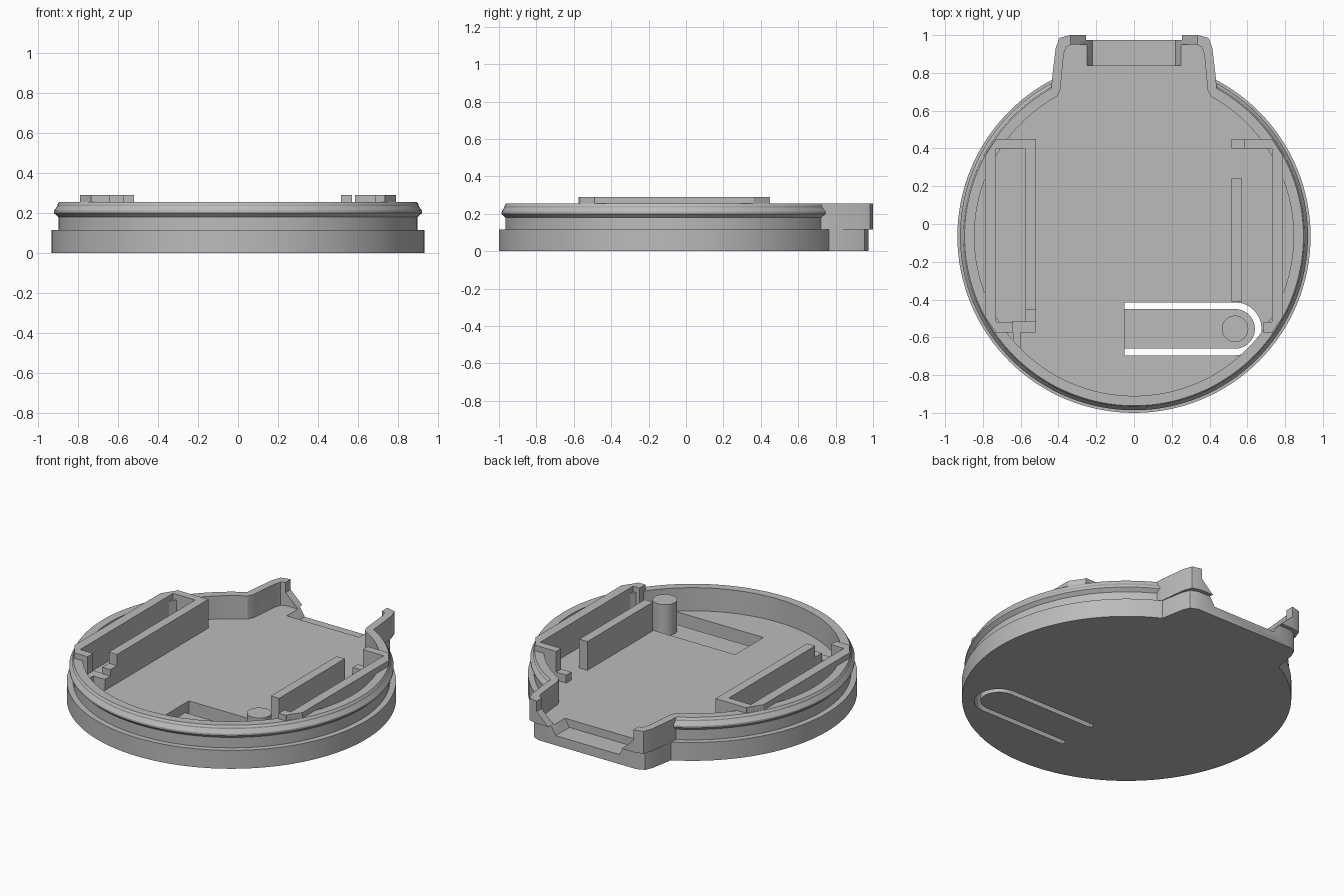
import bpy, bmesh, math

if "Cube" in bpy.data.objects:
    bpy.data.objects.remove(bpy.data.objects["Cube"], do_unlink=True)

grey = bpy.data.materials.new("plain grey")
grey.use_nodes = True
grey.diffuse_color = (0.5, 0.5, 0.5, 1)
grey.node_tree.nodes["Principled BSDF"].inputs["Base Color"].default_value = (0.5, 0.5, 0.5, 1)

CY = -0.065      # centre of the round body
FLOOR = 0.11
RIM = 0.255
TOP = 0.29


def finish(name, bm):
    bmesh.ops.recalc_face_normals(bm, faces=bm.faces)
    mesh = bpy.data.meshes.new(name)
    bm.to_mesh(mesh)
    bm.free()
    mesh.materials.append(grey)
    ob = bpy.data.objects.new(name, mesh)
    bpy.context.collection.objects.link(ob)
    return ob


def prism(name, pts, lo, hi, axis="z"):
    """Extrude an outline along z, or an x-z outline along y."""
    place = (lambda a, b, t: (a, b, t)) if axis == "z" else (lambda a, b, t: (a, t, b))
    bm = bmesh.new()
    low = [bm.verts.new(place(a, b, lo)) for a, b in pts]
    high = [bm.verts.new(place(a, b, hi)) for a, b in pts]
    bm.faces.new(low)
    bm.faces.new(high)
    for i in range(len(pts)):
        j = (i + 1) % len(pts)
        bm.faces.new((low[i], low[j], high[j], high[i]))
    return finish(name, bm)


def block(name, x0, x1, y0, y1, z0, z1):
    return prism(name, [(x0, y0), (x1, y0), (x1, y1), (x0, y1)], z0, z1)


def circle(cx, cy, r, n):
    return [(cx + r * math.cos(2 * math.pi * i / n), cy + r * math.sin(2 * math.pi * i / n))
            for i in range(n)]


def lathe(name, profile, n=128):
    bm = bmesh.new()
    rings = [[bm.verts.new((x, y, z)) for x, y in circle(0, CY, r, n)] for r, z in profile]
    bm.faces.new(rings[0])
    bm.faces.new(rings[-1])
    for a, b in zip(rings, rings[1:]):
        for i in range(n):
            j = (i + 1) % n
            bm.faces.new((a[i], a[j], b[j], b[i]))
    return finish(name, bm)


def mirrored(half):
    return half + [(-x, y) for x, y in reversed(half)]


def combine(target, tool, operation):
    mod = target.modifiers.new(tool.name, "BOOLEAN")
    mod.operation, mod.solver, mod.object = operation, "EXACT", tool
    bpy.context.view_layer.objects.active = target
    bpy.ops.object.modifier_apply(modifier=mod.name)
    bpy.data.objects.remove(tool, do_unlink=True)


def tongue_outline(r, x0):
    arc = [(0.535 + r * math.sin(math.pi * i / 24), -0.555 - r * math.cos(math.pi * i / 24))
           for i in range(25)]
    return [(x0, -0.555 - r)] + arc + [(x0, -0.555 + r)]


# Round body with a stepped wall and a snap ridge
body = lathe("round_body", [(0.935, 0), (0.935, 0.115), (0.9, 0.115), (0.9, 0.18),
                            (0.921, 0.2), (0.921, 0.212), (0.905, 0.235), (0.905, 0.243),
                            (0.897, RIM)])

# Hinge tab at the back: lower plate and wider upper arms
lower = mirrored([(0.44, 0.6), (0.43, 0.77), (0.405, 0.91), (0.385, 0.955), (0.34, 0.975)])
upper = mirrored([(0.44, 0.6), (0.435, 0.76), (0.415, 0.93), (0.395, 0.985), (0.34, 1.0)])
combine(body, prism("tab_plate", lower, 0, 0.14), "UNION")
combine(body, prism("tab_arms", upper, 0.115, RIM), "UNION")

# Hollow interior, running out into the tab
combine(body, prism("pocket", circle(0, CY, 0.845, 128), FLOOR, 0.5), "DIFFERENCE")
inner = mirrored([(0.42, 0.55), (0.41, 0.67), (0.39, 0.71), (0.372, 0.9), (0.36, 0.937), (0.33, 0.95)])
combine(body, prism("tab_pocket", inner, FLOOR, 0.5), "DIFFERENCE")

# Notch in the back edge with sloped sides
notch = mirrored([(0.22, 0.06), (0.25, FLOOR), (0.335, 0.19), (0.335, 0.5)])
combine(body, prism("tab_notch", notch, 0.84, 1.2, "y"), "DIFFERENCE")

# Spring tongue in its slot, with a round button
combine(body, prism("slot", tongue_outline(0.14, -0.05), -0.1, 0.13), "DIFFERENCE")
prism("spring_tongue", tongue_outline(0.105, -0.06), 0, 0.05)
prism("round_button", circle(0.535, -0.555, 0.07, 48), 0.04, 0.245)

# Outer walls of the two side trays, trimmed to the rim
outer = [(0.73, 0.45), (0.79, 0.36), (0.79, -0.49), (0.73, -0.575)]
for side, s in (("left", 1), ("right", -1)):
    prism(side + "_tray_outer_wall", [(s * x, y) for x, y in outer], 0.1, TOP)

# Left tray
block("left_tray_inner_wall", 0.515, 0.572, -0.41, 0.24, 0.1, TOP)
block("left_tray_back_wall", 0.585, 0.735, 0.4, 0.45, 0.1, TOP)
block("left_tray_back_step", 0.515, 0.59, 0.4, 0.45, 0.1, 0.16)
block("left_tray_front_wall", 0.685, 0.735, -0.575, -0.52, 0.1, TOP)

# Right tray with a stepped front corner
block("right_tray_inner_wall", -0.577, -0.52, -0.455, 0.45, 0.1, TOP)
block("right_tray_back_wall", -0.735, -0.57, 0.4, 0.45, 0.1, TOP)
block("right_tray_front_wall", -0.735, -0.64, -0.575, -0.52, 0.1, TOP)
block("right_tray_front_step", -0.645, -0.52, -0.575, -0.515, 0.1, 0.18)
block("right_tray_corner_step", -0.577, -0.52, -0.52, -0.45, 0.1, 0.22)
block("right_tray_rib", -0.64, -0.6, -0.66, -0.57, 0.1, 0.18)

# Smooth the curved walls, keep edges sharp
bpy.ops.object.select_all(action="DESELECT")
for ob in bpy.context.collection.objects:
    if ob.type == "MESH" and grey.name in ob.data.materials:
        ob.select_set(True)
        bpy.context.view_layer.objects.active = ob
bpy.ops.object.shade_smooth_by_angle(angle=math.radians(25))
